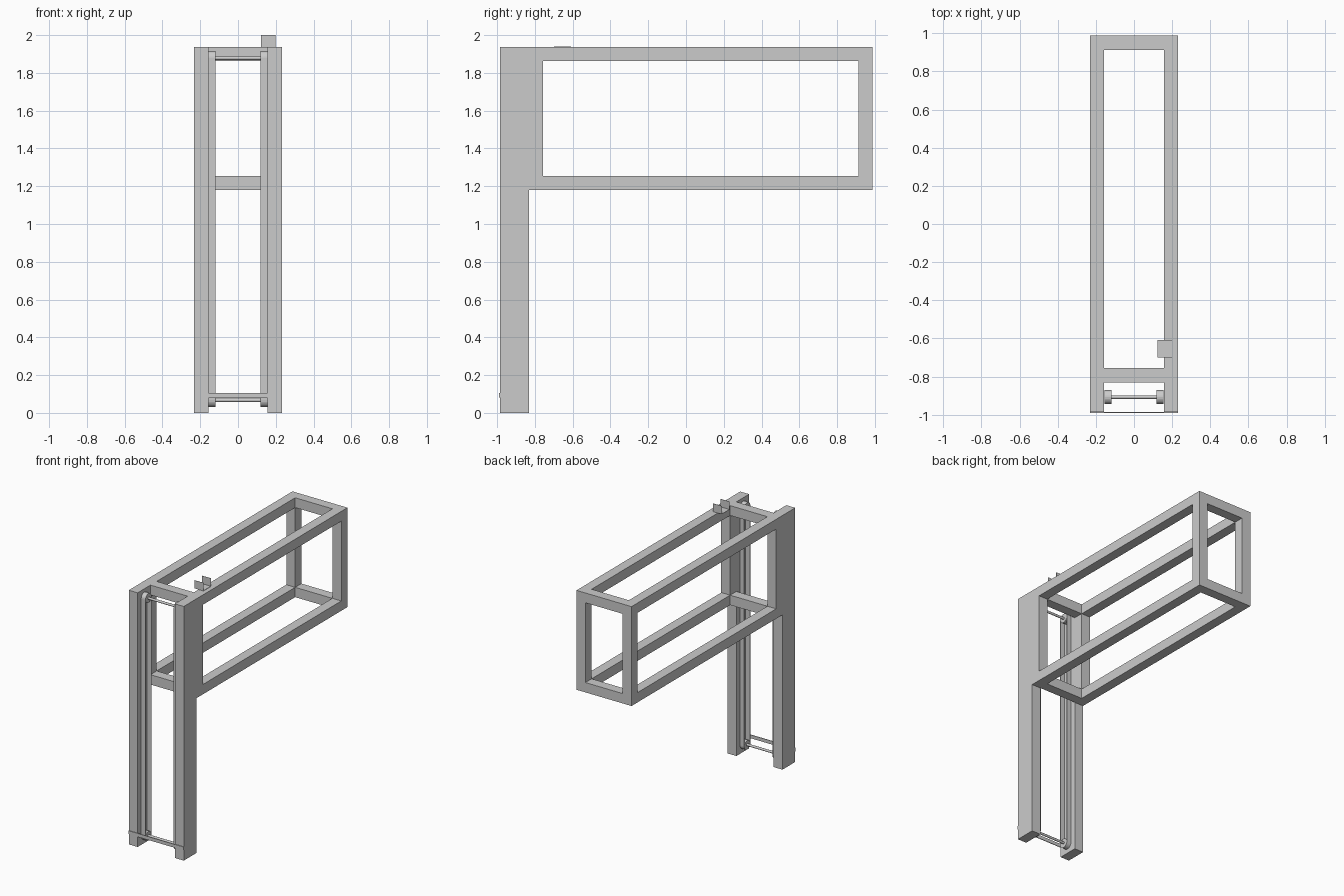
import bpy, bmesh, math

if "Cube" in bpy.data.objects:
    bpy.data.objects.remove(bpy.data.objects["Cube"])

def mesh_object(name, bm):
    bmesh.ops.recalc_face_normals(bm, faces=bm.faces[:])
    me = bpy.data.meshes.new(name)
    bm.to_mesh(me)
    bm.free()
    ob = bpy.data.objects.new(name, me)
    bpy.context.collection.objects.link(ob)
    return ob

def box(name, x, y, z):
    bm = bmesh.new()
    bmesh.ops.create_cube(bm, size=1)
    for v in bm.verts:
        v.co = [a + (c + 0.5) * (b - a) for c, (a, b) in zip(v.co, (x, y, z))]
    return mesh_object(name, bm)

def rod(name, x0, x1, y, z, r, sides=24):
    bpy.ops.mesh.primitive_cylinder_add(vertices=sides, radius=r, depth=x1 - x0,
        location=((x0 + x1) / 2, y, z), rotation=(0, math.pi / 2, 0))
    ob = bpy.context.object
    ob.name = name
    bpy.ops.object.shade_smooth_by_angle()

W, T = 0.232, 0.075          # half width, bar thickness
IN = W - T
FRONT, POST_BACK, BACK = -0.985, -0.831, 0.988
LOW, TOP = 1.18, 1.938
AXLE_Y, AXLE_LOW, AXLE_TOP = -0.908, 0.067, 1.878

def belt_outline(r, n=12):
    arc = []
    for zc, start in ((AXLE_TOP, 0), (AXLE_LOW, math.pi)):
        for i in range(n + 1):
            a = start + math.pi * i / n
            arc.append((AXLE_Y + r * math.cos(a), zc + r * math.sin(a)))
    return arc

def belt(name, x0, x1, r_in, r_out):
    bm = bmesh.new()
    rings = [[bm.verts.new((x, y, z)) for y, z in belt_outline(r)]
             for x, r in ((x0, r_in), (x0, r_out), (x1, r_out), (x1, r_in))]
    n = len(rings[0])
    for k in range(4):
        a, b = rings[k], rings[(k + 1) % 4]
        for i in range(n):
            j = (i + 1) % n
            bm.faces.new((a[i], a[j], b[j], b[i]))
    mesh_object(name, bm)
    
# Side members: posts, long rails and frame uprights
for side, s in (("left", -1), ("right", 1)):
    xs = tuple(sorted((s * IN, s * W)))
    box(side + "_post", xs, (FRONT, POST_BACK), (0, TOP))
    box(side + "_top_rail", xs, (POST_BACK, BACK), (TOP - T, TOP))
    box(side + "_lower_rail", xs, (POST_BACK, BACK), (LOW, LOW + T))
    box(side + "_front_upright", xs, (POST_BACK, POST_BACK + T), (LOW + T, TOP - T))
    box(side + "_back_upright", xs, (BACK - T, BACK), (LOW + T, TOP - T))
    # Drive belt and its two pulleys
    px = tuple(sorted((s * 0.119, s * 0.155)))
    belt(side + "_belt", *px, 0.033, 0.037)
    for end, z in (("lower", AXLE_LOW), ("upper", AXLE_TOP)):
        rod(f"{side}_{end}_pulley", *px, AXLE_Y, z, 0.033)

# Cross members joining both sides
for end, y in (("front", POST_BACK), ("back", BACK - T)):
    for level, z in (("lower", LOW), ("top", TOP - T)):
        box(f"{end}_{level}_crossbar", (-IN, IN), (y, y + T), (z, z + T))

# Axles between the pulleys
for end, z in (("lower", AXLE_LOW), ("upper", AXLE_TOP)):
    rod(end + "_axle", -0.119, 0.119, AXLE_Y, z, 0.009, 16)

# Thin tie strip across the post feet
box("foot_strip", (-W, W), (-0.99, FRONT), (0.08, 0.106))

# Open U bracket on the right top rail
bx, t = (0.122, 0.198), 0.002
box("bracket_base", bx, (-0.70, -0.608), (TOP, TOP + t))
box("bracket_front_wall", bx, (-0.70, -0.70 + t), (TOP + t, 2.0))
box("bracket_back_wall", bx, (-0.608 - t, -0.608), (TOP + t, 2.0))
